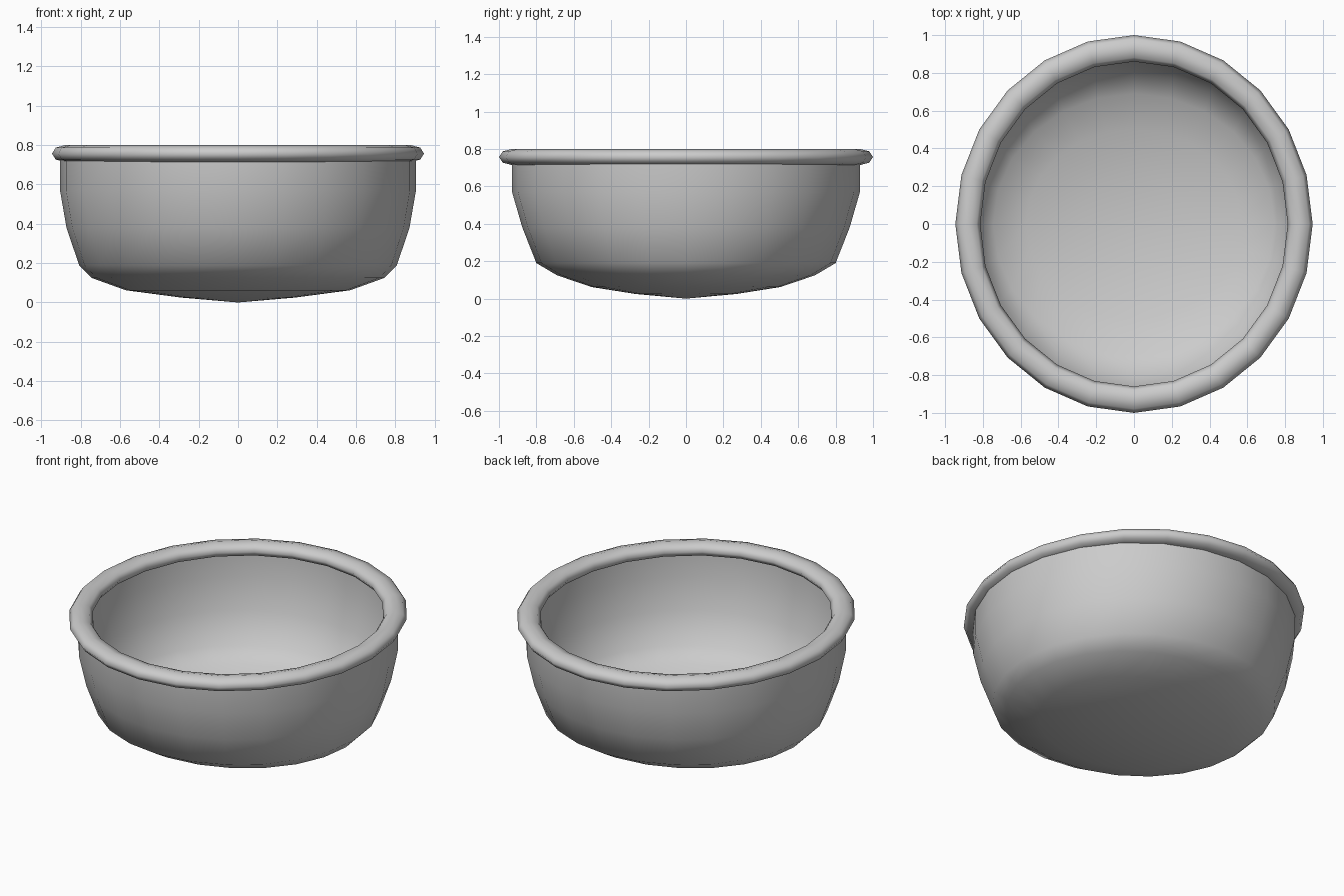
import bpy, bmesh
from math import cos, sin, pi

if "Cube" in bpy.data.objects:
    bpy.data.objects.remove(bpy.data.objects["Cube"])

SIDES = 24


def ring(bm, rx, ry, z):
    return [bm.verts.new((rx * cos(2 * pi * i / SIDES), ry * sin(2 * pi * i / SIDES), z))
            for i in range(SIDES)]


def bridge(bm, low, high):
    for i in range(SIDES):
        j = (i + 1) % SIDES
        bm.faces.new((low[i], low[j], high[j], high[i]))


def finish(bm, name):
    mesh = bpy.data.meshes.new(name)
    bm.to_mesh(mesh)
    bm.free()
    mesh.shade_smooth()
    obj = bpy.data.objects.new(name, mesh)
    bpy.context.collection.objects.link(obj)
    return obj


# Bowl body: open single-walled shell of oval rings (rx, ry, z)
profile = [(0.29, 0.27, 0.025), (0.57, 0.505, 0.062), (0.745, 0.69, 0.125),
           (0.808, 0.80, 0.19), (0.872, 0.875, 0.38), (0.905, 0.93, 0.57),
           (0.905, 0.93, 0.755)]
bm = bmesh.new()
rings = [ring(bm, *p) for p in profile]
for low, high in zip(rings, rings[1:]):
    bridge(bm, low, high)
# Shallow pointed bottom
tip = bm.verts.new((0, 0, 0))
for i in range(SIDES):
    bm.faces.new((tip, rings[0][(i + 1) % SIDES], rings[0][i]))
finish(bm, "bowl_body")

# Rolled rim: flattened oval torus with eight-sided section
bm = bmesh.new()
TUBE = 8
rings = []
for k in range(TUBE):
    a = 2 * pi * k / TUBE
    rings.append(ring(bm, 0.88 + 0.066 * cos(a), 0.93 + 0.07 * cos(a), 0.757 + 0.043 * sin(a)))
for k in range(TUBE):
    bridge(bm, rings[k], rings[(k + 1) % TUBE])
finish(bm, "rolled_rim")
